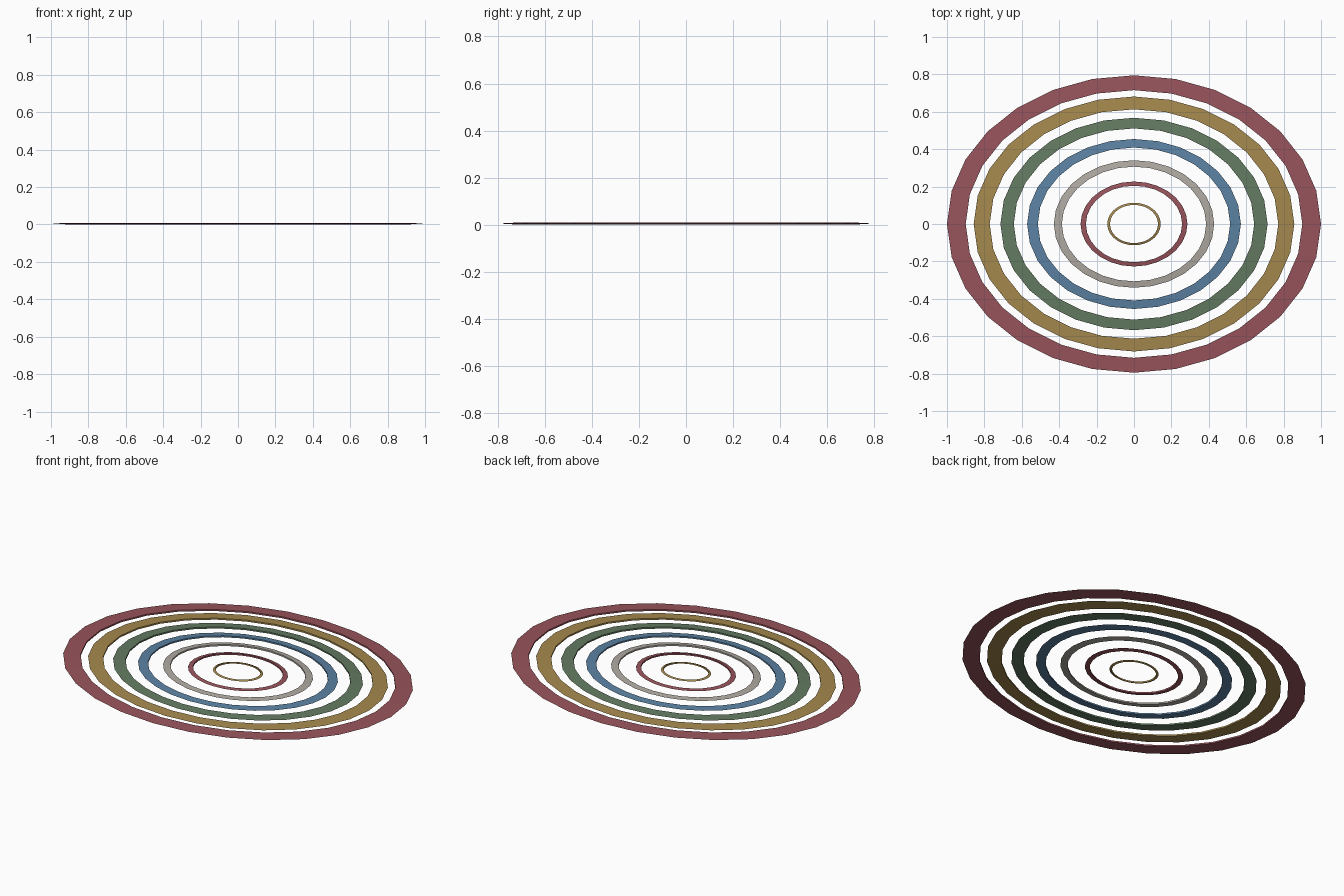
import bpy
import math

if "Cube" in bpy.data.objects:
    bpy.data.objects.remove(bpy.data.objects["Cube"])

RINGS = 7
HEIGHT = 0.009          # overall thickness of the flattened rings
MINOR = 0.1 / 1.5       # three-sided section: flat inner wall, sharp outer rim
MAJOR = 1.0 - MINOR
Y_RATIO = 0.795

COLOURS = {
    "red": (0.314, 0.089, 0.107, 1),
    "gold": (0.38, 0.25, 0.076, 1),
    "green": (0.127, 0.20, 0.122, 1),
    "blue": (0.107, 0.223, 0.366, 1),
    "stone": (0.434, 0.402, 0.36, 1),
}

materials = []
for name, colour in COLOURS.items():
    mat = bpy.data.materials.new(name)
    mat.diffuse_color = colour
    mat.use_nodes = True
    mat.node_tree.nodes["Principled BSDF"].inputs["Base Color"].default_value = mat.diffuse_color
    materials.append((name, mat))

# Concentric oval rings, outermost first, colours repeating
for i in range(RINGS):
    s = (RINGS - i) / RINGS
    bpy.ops.mesh.primitive_torus_add(
        major_radius=MAJOR, minor_radius=MINOR,
        major_segments=28, minor_segments=3,
        location=(0, 0, HEIGHT / 2))
    ring = bpy.context.object
    name, mat = materials[i % len(materials)]
    ring.name = f"oval_ring_{i + 1}_{name}"
    ring.scale = (s, s * Y_RATIO, HEIGHT / (math.sqrt(3) * MINOR))
    bpy.ops.object.transform_apply(location=False, rotation=False, scale=True)
    bpy.ops.object.shade_flat()
    ring.data.materials.append(mat)
